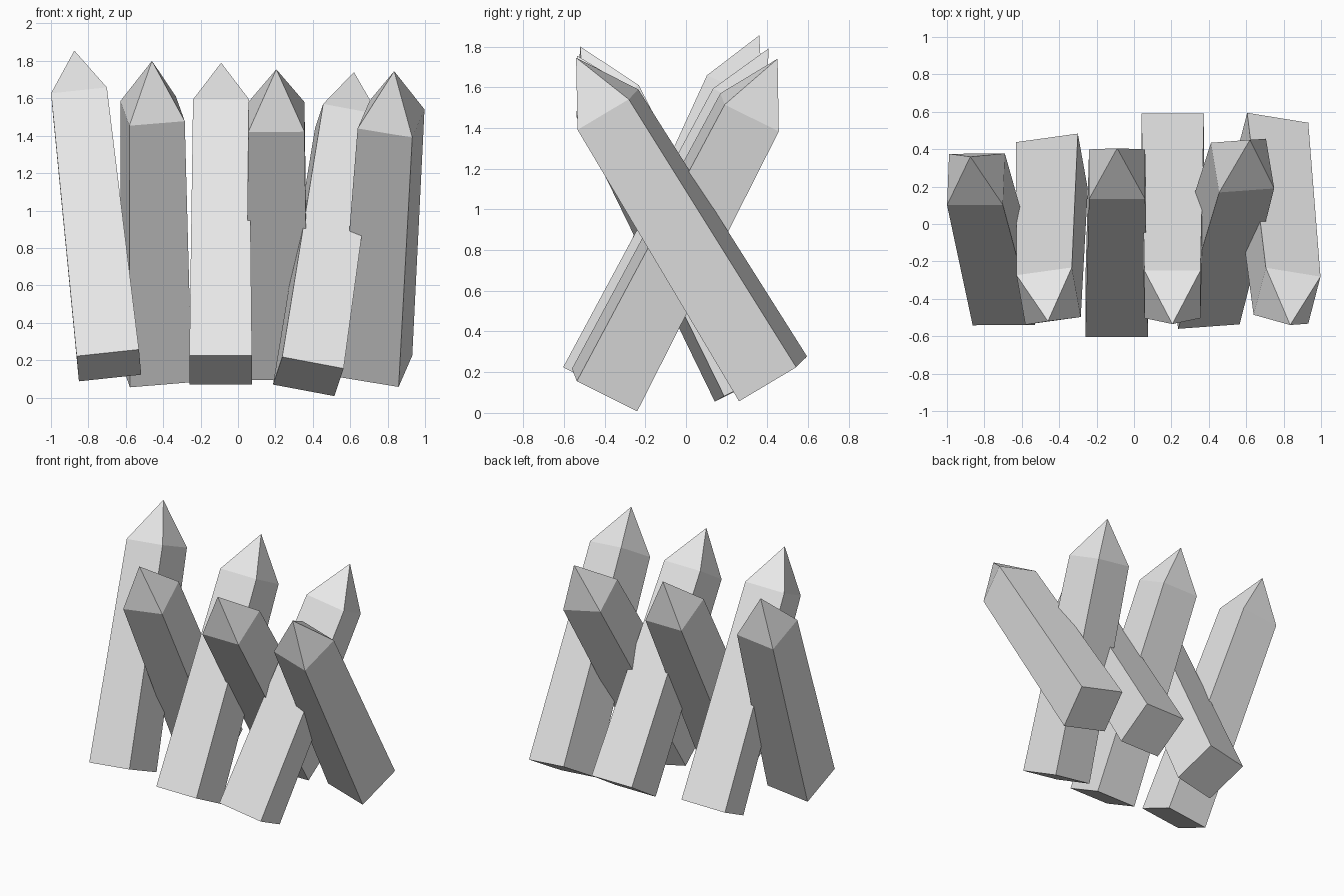
import bpy, bmesh
from mathutils import Vector

if "Cube" in bpy.data.objects:
    bpy.data.objects.remove(bpy.data.objects["Cube"])

BASE, SHOULDER, TIP_LEN = 0.335, 0.30, 0.30  # base width, shoulder width, point length

wood = bpy.data.materials.new("pale_grey")
wood.diffuse_color = (0.8, 0.8, 0.8, 1)
wood.use_nodes = True
wood.node_tree.nodes["Principled BSDF"].inputs["Base Color"].default_value = wood.diffuse_color


def stake(name, foot, tip, across):
    """Tapered square post with a pyramid point; 'across' sets its roll."""
    foot, tip = Vector(foot), Vector(tip)
    axis = (tip - foot).normalized()
    u = Vector(across)
    u = (u - axis * u.dot(axis)).normalized()
    v = axis.cross(u)
    shoulder = tip - axis * TIP_LEN

    bm = bmesh.new()

    def ring(centre, width):
        h = width / 2
        return [bm.verts.new(centre + u * h * a + v * h * b)
                for a, b in ((-1, -1), (1, -1), (1, 1), (-1, 1))]

    low, high = ring(foot, BASE), ring(shoulder, SHOULDER)
    point = bm.verts.new(tip)
    bm.faces.new(low[::-1])
    for i in range(4):
        j = (i + 1) % 4
        bm.faces.new((low[i], low[j], high[j], high[i]))
        bm.faces.new((high[i], high[j], point))
    bmesh.ops.recalc_face_normals(bm, faces=bm.faces)

    mesh = bpy.data.meshes.new(name)
    bm.to_mesh(mesh)
    bm.free()
    mesh.materials.append(wood)
    bpy.context.collection.objects.link(bpy.data.objects.new(name, mesh))


# Stakes leaning backward
stake("back_stake_left", (-0.69, -0.387, 0.172), (-0.875, 0.36, 1.855), (0.335, 0, 0.03))
stake("back_stake_middle", (-0.0925, -0.455, 0.147), (-0.09, 0.405, 1.79), (1, 0, 0))
stake("back_stake_right", (0.376, -0.40, 0.1125), (0.62, 0.45, 1.74), (0.33, 0.025, -0.06))

# Stakes leaning forward
stake("front_stake_left", (-0.439, 0.3125, 0.1425), (-0.46, -0.52, 1.80), (0.32, 0.045, 0.025))
stake("front_stake_middle", (0.207, 0.448, 0.182), (0.205, -0.535, 1.755), (1, 0, 0))
stake("front_stake_right", (0.732, 0.4275, 0.1675), (0.835, -0.54, 1.745), (0.326, -0.055, -0.05))
